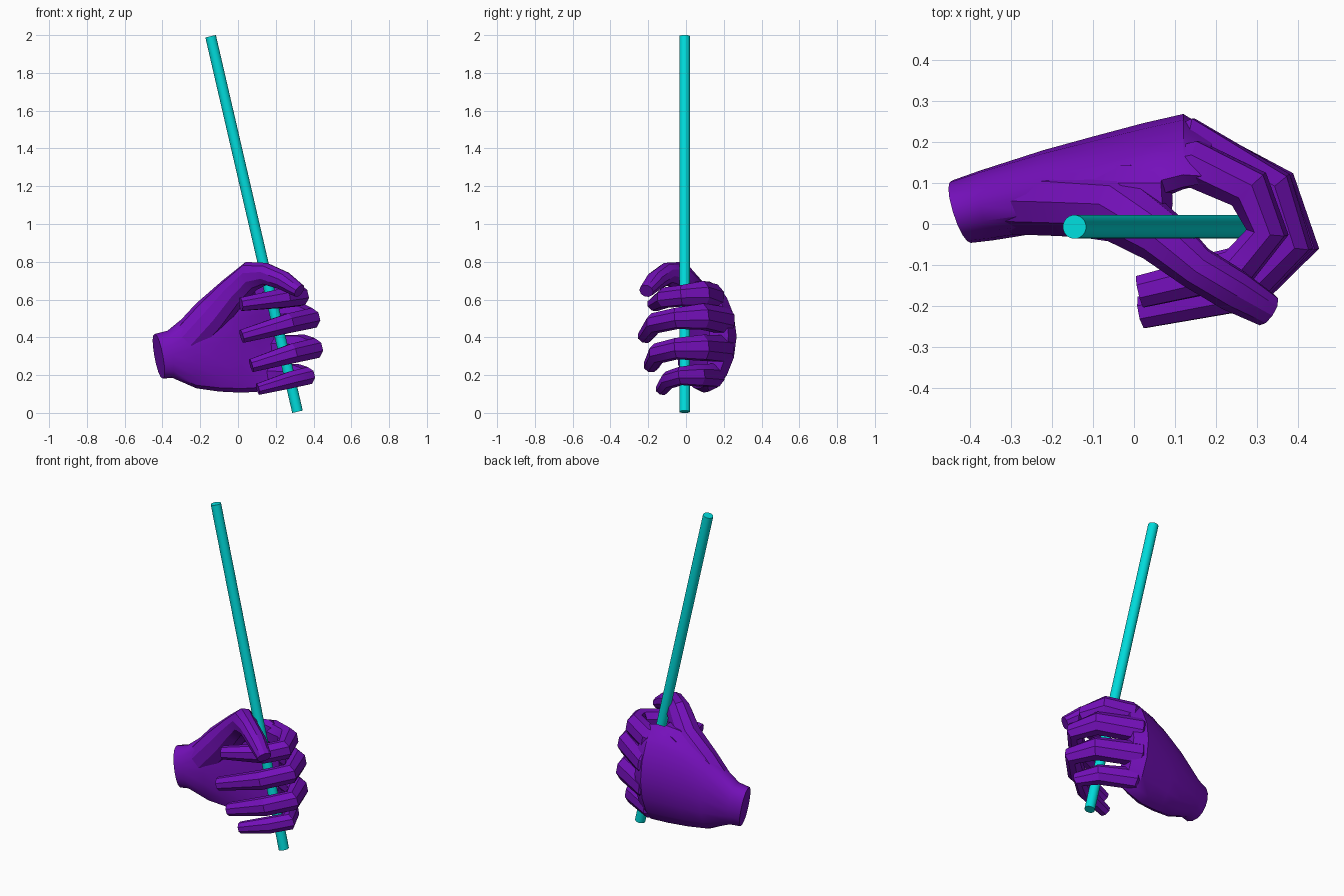
import bpy, bmesh, math
from mathutils import Vector

if "Cube" in bpy.data.objects:
    bpy.data.objects.remove(bpy.data.objects["Cube"])


def material(name, rgb):
    m = bpy.data.materials.new(name)
    m.diffuse_color = (*rgb, 1)
    m.use_nodes = True
    m.node_tree.nodes["Principled BSDF"].inputs["Base Color"].default_value = m.diffuse_color
    return m


PURPLE = material("purple", (0.175, 0.005, 0.49))
CYAN = material("cyan", (0.0, 0.72, 0.72))

ROD_BOTTOM = Vector((0.315, -0.007, 0.006))
ROD_TOP = Vector((-0.145, -0.007, 1.994))
ROD_DIR = (ROD_TOP - ROD_BOTTOM).normalized()


def loft(name, rings, mat, angle=30):
    """Skin a list of equal-length point rings and cap both ends."""
    bm = bmesh.new()
    loops = [[bm.verts.new(p) for p in ring] for ring in rings]
    n = len(loops[0])
    for a, b in zip(loops, loops[1:]):
        for i in range(n):
            j = (i + 1) % n
            bm.faces.new((a[i], a[j], b[j], b[i]))
    bm.faces.new(loops[0])
    bm.faces.new(loops[-1])
    bmesh.ops.recalc_face_normals(bm, faces=bm.faces)
    mesh = bpy.data.meshes.new(name)
    bm.to_mesh(mesh)
    bm.free()
    ob = bpy.data.objects.new(name, mesh)
    bpy.context.collection.objects.link(ob)
    mesh.materials.append(mat)
    bpy.ops.object.select_all(action='DESELECT')
    ob.select_set(True)
    bpy.context.view_layer.objects.active = ob
    bpy.ops.object.shade_smooth_by_angle(angle=math.radians(angle))
    return ob


def tube(name, path, sizes, mat, sides=8, up=ROD_DIR):
    """Elliptical tube along a path; sizes are (across, along up) half widths."""
    pts = [Vector(p) for p in path]
    rings = []
    for k, (p, (w, h)) in enumerate(zip(pts, sizes)):
        t = Vector((0, 0, 0))
        if k > 0:
            t += (p - pts[k - 1]).normalized()
        if k < len(pts) - 1:
            t += (pts[k + 1] - p).normalized()
        side = t.cross(up).normalized()
        v = side.cross(t).normalized()
        angles = [2 * math.pi * (i + 0.5) / sides for i in range(sides)]
        rings.append([p + side * w * math.cos(a) + v * h * math.sin(a) for a in angles])
    return loft(name, rings, mat)


# rod
tube("rod", [ROD_BOTTOM, ROD_TOP], [(0.029, 0.029)] * 2, CYAN, 20, Vector((0, 1, 0)))

# palm and wrist: x, y centre, z centre, half depth, half height, bow, end slant
palm = [(-0.42, 0.03, 0.30, 0.076, 0.118, 0.0, 0.30),
        (-0.36, 0.045, 0.31, 0.085, 0.125, 0.0, 0.18),
        (-0.22, 0.08, 0.345, 0.100, 0.215, 0.01, 0.0),
        (-0.10, 0.11, 0.375, 0.103, 0.262, 0.03, 0.0),
        (0.02, 0.145, 0.395, 0.100, 0.288, 0.05, 0.0),
        (0.12, 0.18, 0.405, 0.088, 0.292, 0.06, 0.0),
        (0.19, 0.175, 0.41, 0.050, 0.265, 0.06, 0.0)]
rings = []
for x, y, z, hy, hz, bow, slant in palm:
    ring = []
    for i in range(16):
        a = 2 * math.pi * i / 16
        c, s = math.cos(a), math.sin(a)
        dy, dz = hy * math.copysign(abs(c) ** 0.85, c), hz * s
        ring.append((x - slant * (dy + 0.6 * dz), y + dy - bow * s * s, z + dz))
    rings.append(ring)
loft("palm", rings, PURPLE, 35)

# curled fingers: knuckle, middle joints, fingertip
fingers = {
    "index_finger": [(0.06, 0.13, 0.59), (0.15, 0.145, 0.61), (0.28, 0.085, 0.63), (0.325, -0.02, 0.62),
                     (0.25, -0.11, 0.61), (0.015, -0.165, 0.575)],
    "middle_finger": [(0.04, 0.16, 0.48), (0.14, 0.20, 0.49), (0.335, 0.085, 0.51), (0.385, -0.05, 0.50),
                      (0.27, -0.165, 0.475), (0.02, -0.215, 0.405)],
    "ring_finger": [(0.05, 0.16, 0.33), (0.14, 0.195, 0.34), (0.345, 0.085, 0.345), (0.40, -0.05, 0.34),
                    (0.29, -0.15, 0.315), (0.07, -0.185, 0.25)],
    "little_finger": [(0.04, 0.12, 0.20), (0.14, 0.155, 0.20), (0.31, 0.065, 0.20), (0.365, -0.03, 0.195),
                      (0.28, -0.09, 0.175), (0.105, -0.125, 0.125)],
}
sizes = [(0.05, 0.07), (0.062, 0.076), (0.058, 0.072), (0.052, 0.058), (0.052, 0.056), (0.042, 0.038)]
for name, path in fingers.items():
    k = 0.86 if name == "little_finger" else 1.0
    tube(name, path, [(w * k, h * k) for w, h in sizes], PURPLE)

# thumb with its fleshy base
tube("thumb",
     [(-0.27, 0.055, 0.38), (-0.15, 0.05, 0.51), (-0.03, 0.035, 0.635), (0.07, -0.035, 0.725),
      (0.15, -0.105, 0.735), (0.24, -0.16, 0.70), (0.325, -0.21, 0.645)],
     [(0.085, 0.10), (0.085, 0.10), (0.085, 0.085), (0.068, 0.08), (0.055, 0.06), (0.054, 0.052), (0.042, 0.036)],
     PURPLE, 10)

# web of skin between thumb and index finger
tube("thumb_web", [(-0.09, 0.07, 0.56), (0.0, 0.07, 0.63), (0.08, 0.075, 0.66)],
     [(0.08, 0.07), (0.08, 0.07), (0.065, 0.04)], PURPLE)
